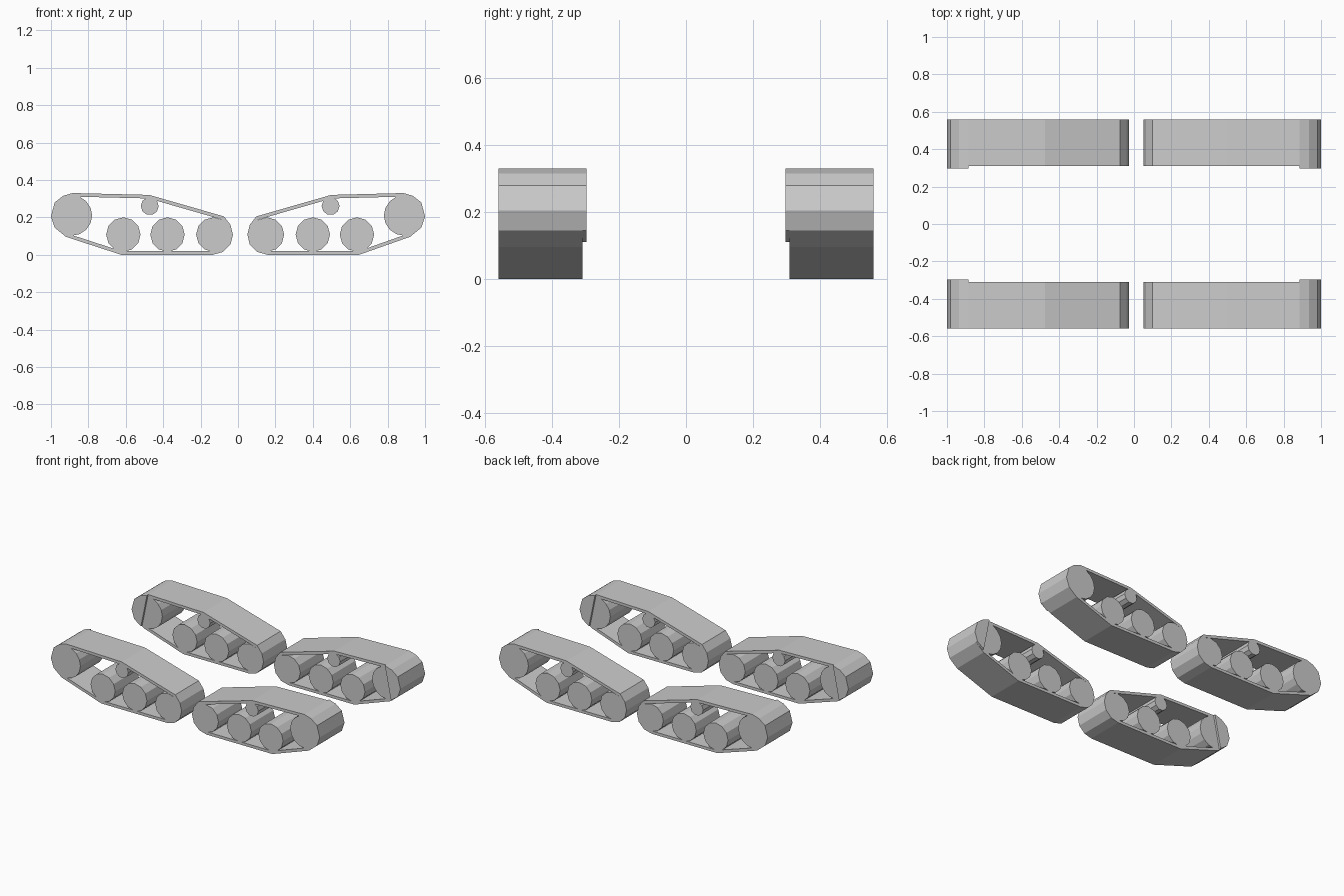
import bpy, bmesh, math
from mathutils import Vector

if "Cube" in bpy.data.objects:
    bpy.data.objects.remove(bpy.data.objects["Cube"])

Y_IN, Y_OUT, Y_HUB = 0.31, 0.56, 0.297
THICK = 0.019


def finish(name, bm):
    """Make an object and mirror it to the other side of the vehicle."""
    bmesh.ops.recalc_face_normals(bm, faces=bm.faces)
    mesh = bpy.data.meshes.new(name)
    bm.to_mesh(mesh)
    bm.free()
    ob = bpy.data.objects.new(name, mesh)
    bpy.context.collection.objects.link(ob)
    mir = ob.modifiers.new("other_side", 'MIRROR')
    mir.use_axis = (False, True, False)
    mir.use_mirror_merge = False


def loop(bm, pts, y):
    return [bm.verts.new((x, y, z)) for x, z in pts]


def bridge(bm, a, b):
    n = len(a)
    for i in range(n):
        j = (i + 1) % n
        bm.faces.new((a[i], a[j], b[j], b[i]))


def prism(name, pts, y0, y1):
    bm = bmesh.new()
    a, b = loop(bm, pts, y0), loop(bm, pts, y1)
    bridge(bm, a, b)
    bm.faces.new(a)
    bm.faces.new(b)
    finish(name, bm)


def inset(pts, d):
    """Mitred inward offset of a clockwise outline."""
    out = []
    n = len(pts)
    for i in range(n):
        p0, p, p1 = (Vector(pts[k % n]) for k in (i - 1, i, i + 1))
        e0, e1 = (p - p0).normalized(), (p1 - p).normalized()
        n0, n1 = Vector((e0.y, -e0.x)), Vector((e1.y, -e1.x))
        m = n0 + n1
        out.append(p + m * (2 * d / m.length_squared))
    return out


def circle(x, z, r, n):
    return [(x + r * math.cos(2 * math.pi * i / n),
             z + r * math.sin(2 * math.pi * i / n)) for i in range(n)]


# Outlines drawn for the left unit: fixed end, then the part that shifts per end
END = [(-0.98, 0.145), (-1, 0.205), (-0.98, 0.28), (-0.935, 0.315), (-0.885, 0.33)]
RUN = [(-0.475, 0.32), (-0.075, 0.205), (-0.04, 0.16), (-0.027, 0.108),
       (-0.04, 0.055), (-0.08, 0.015), (-0.135, 0), (-0.625, 0)]

for end, sign, shift in (("left", 1, 0.0), ("right", -1, -0.023)):
    def place(pts):
        return [(sign * x, z) for x, z in pts]

    # track belt
    outer = END + [(x + shift, z) for x, z in RUN] + [(-0.92, 0.096)]
    inner = inset(outer, THICK)
    bm = bmesh.new()
    rings = [loop(bm, place(p), y) for p, y in
             ((outer, Y_IN), (outer, Y_OUT), (inner, Y_OUT), (inner, Y_IN))]
    for i in range(4):
        bridge(bm, rings[i], rings[(i + 1) % 4])
    finish(end + "_track_belt", bm)

    # drive wheel
    prism(end + "_drive_wheel", place(circle(-0.888, 0.21, 0.108, 16)), Y_IN, Y_OUT)

    # road wheels
    for i, x in enumerate((-0.613, -0.377, -0.132)):
        prism(f"{end}_road_wheel_{i + 1}",
              place(circle(x + shift, 0.108, 0.092, 12)), Y_IN, Y_OUT)

    # return roller, hanging from the upper run
    prism(end + "_return_roller", place(circle(-0.472 + shift, 0.26, 0.048, 10)), Y_IN, Y_OUT)

    # half-round plate on the inner side of the drive wheel
    plate = [(-0.93, 0.11)] + END
    prism(end + "_hub_plate", place(plate), Y_HUB, Y_IN)
